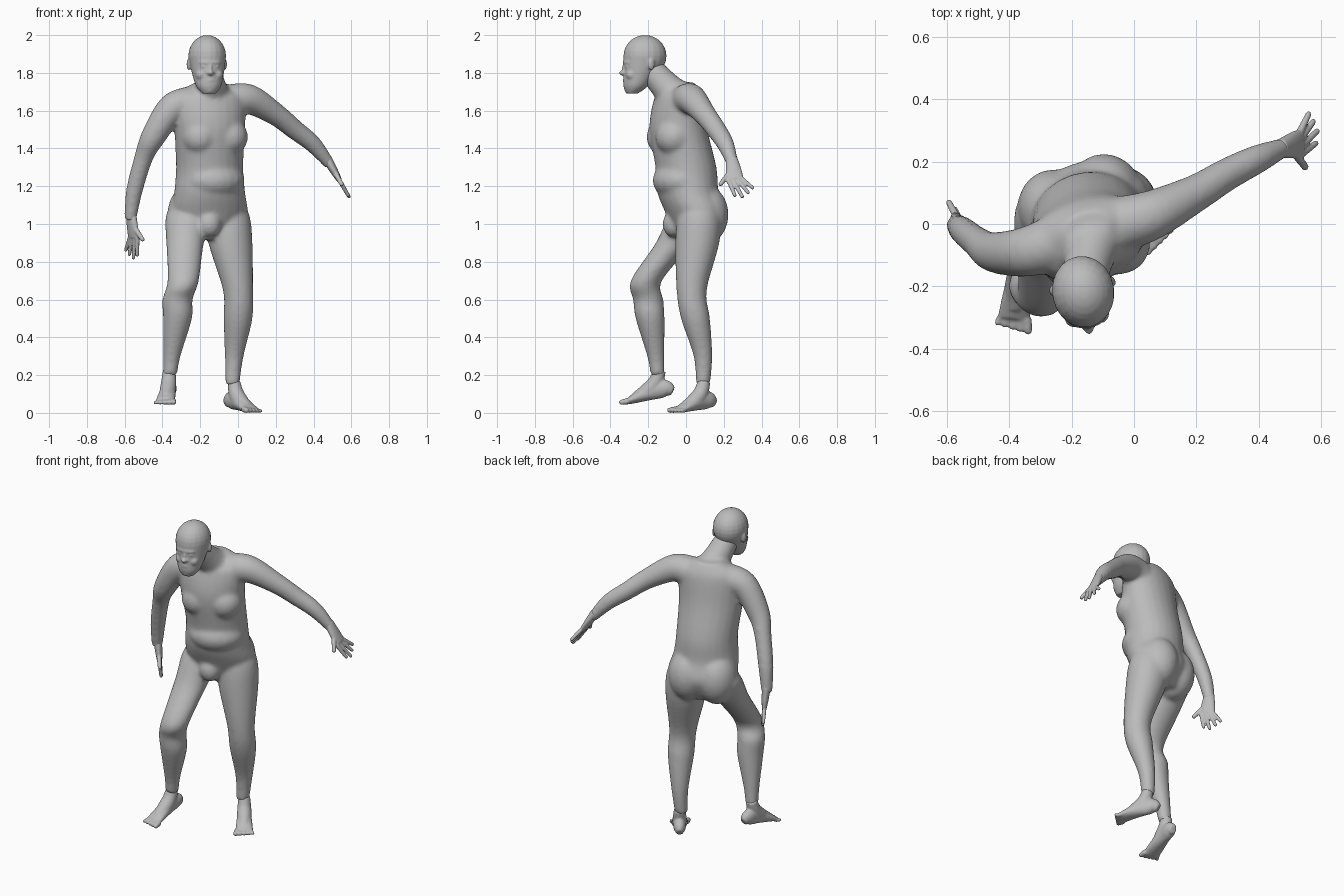
import bpy, bmesh, math
from mathutils import Vector, Matrix

cube = bpy.data.objects.get("Cube")
if cube:
    bpy.data.objects.remove(cube, do_unlink=True)

# One plain colour for the whole figure
GREY = (0.5, 0.5, 0.5, 1)
skin = bpy.data.materials.new("plain grey")
skin.use_nodes = True
skin.diffuse_color = GREY
skin.node_tree.nodes["Principled BSDF"].inputs["Base Color"].default_value = GREY

UP = Vector((0, 0, 1))


def spline(rows, steps=5):
    """Resample rows of numbers with a Catmull-Rom curve."""
    points = [Vector(row) for row in rows]
    padded = [points[0], *points, points[-1]]
    smooth = []
    for before, start, end, after in zip(padded, padded[1:], padded[2:], padded[3:]):
        leave, arrive = (end - before) / 2, (after - start) / 2
        for step in range(steps):
            t = step / steps
            ease = t * t * (3 - 2 * t)
            smooth.append(start.lerp(end, ease) + leave * t * (1 - t) ** 2 - arrive * t * t * (1 - t))
    return smooth + [points[-1]]


def loft(bm, rows, side=(1, 0, 0), level=False, sides=24):
    """Skin ellipses given as x, y, z, width radius and, if it differs, depth radius."""
    rows = spline(rows)
    centres = [Vector(row[:3]) for row in rows]
    last = len(rows) - 1
    rings = []
    for i, (centre, row) in enumerate(zip(centres, rows)):
        along = UP if level else (centres[min(i + 1, last)] - centres[max(i - 1, 0)]).normalized()
        across = Vector(side)
        across = (across - along * across.dot(along)).normalized()
        deep = along.cross(across)
        angles = [math.tau * k / sides for k in range(sides)]
        rings.append([bm.verts.new(centre + across * row[3] * math.cos(angle)
                                   + deep * row[-1] * math.sin(angle)) for angle in angles])
    for lower, upper in zip(rings, rings[1:]):
        for k in range(sides):
            bm.faces.new((lower[k - 1], lower[k], upper[k], upper[k - 1]))
    bm.faces.new(rings[0])
    bm.faces.new(rings[-1])


def ball(bm, centre, size, turn=0):
    matrix = Matrix.LocRotScale(Vector(centre), Matrix.Rotation(turn, 3, "Z"), Vector(size))
    bmesh.ops.create_uvsphere(bm, u_segments=20, v_segments=14, radius=1, matrix=matrix)


def digit(bm, base, tip, radius):
    """Finger or toe: a tapered tube with a round end."""
    loft(bm, [(*base, radius), (*tip, radius * 0.8)], (0.3, 0.5, 0.8), sides=12)
    ball(bm, tip, [radius * 0.8] * 3)


def finish(bm, name, voxel, rounds):
    """Fuse the overlapping forms into one smooth skin."""
    bmesh.ops.recalc_face_normals(bm, faces=bm.faces)
    mesh = bpy.data.meshes.new(name)
    bm.to_mesh(mesh)
    bm.free()
    mesh.materials.append(skin)
    obj = bpy.data.objects.new(name, mesh)
    bpy.context.collection.objects.link(obj)
    fuse = obj.modifiers.new("fuse", "REMESH")
    fuse.mode = "VOXEL"
    fuse.voxel_size = voxel
    fuse.use_smooth_shade = True
    soften = obj.modifiers.new("soften", "SMOOTH")
    soften.factor = 0.5
    soften.iterations = rounds


# Torso, turned slightly to its left
TURN = 0.3
to_left = Vector((math.cos(TURN), math.sin(TURN), 0))
to_front = to_left.cross(UP)
trunk = [(.05, .92, .1, .09), (.05, 1.05, .2, .15), (.01, 1.17, .19, .16), (0, 1.3, .18, .16),
         (-.04, 1.5, .19, .15), (-.04, 1.65, .2, .125), (-.03, 1.7, .17, .1), (-.01, 1.75, .08, .05)]
body = bmesh.new()
loft(body, [(-.15, *row) for row in trunk], to_left, level=True)


def muscle(left, front, height, size):
    """Rounded form placed in the turned frame of the torso."""
    ball(body, Vector((-.15, 0, height)) + to_left * left + to_front * front, size, TURN)


# Buttocks and chest in pairs, then belly and groin
for s in (-1, 1):
    muscle(s * .085, -.075, 1.05, (.12, .13, .16))
    muscle(s * .08, .09, 1.46, (.1, .1, .1))
muscle(.01, .03, 1.23, (.17, .15, .11))
muscle(-.02, .07, 1, (.06, .05, .07))

# Neck, leaning forward
loft(body, [(-.12, -.02, 1.64, .12), (-.14, -.09, 1.71, .085), (-.16, -.19, 1.82, .07)])

# Left arm held out and back, right arm hanging
loft(body, [(-.04, 0, 1.65, .09), (.06, .03, 1.66, .08), (.2, .1, 1.58, .06),
            (.3, .16, 1.5, .053), (.4, .21, 1.42, .046), (.49, .25, 1.31, .029)], (0, 1, 0))
loft(body, [(-.25, -.06, 1.64, .09), (-.35, -.09, 1.61, .08), (-.45, -.09, 1.46, .065),
            (-.5, -.06, 1.35, .05), (-.55, -.02, 1.17, .044), (-.57, 0, 1.02, .032)])

# Left leg straight, right leg stepping forward with the knee bent
loft(body, [(-.06, .07, 1.15, .06), (-.05, .07, 1.05, .11), (-.04, .06, .9, .117), (0, .03, .65, .08),
            (0, .05, .5, .077), (-.02, .09, .3, .05), (-.03, .09, .15, .038)], level=True)
loft(body, [(-.24, .05, 1.15, .06), (-.26, .03, 1.05, .12), (-.28, -.06, .9, .1), (-.29, -.21, .7, .083),
            (-.32, -.2, .6, .08), (-.32, -.19, .5, .077), (-.35, -.16, .3, .046),
            (-.36, -.15, .2, .038)], level=True)
finish(body, "body", 0.01, 14)


def hand(name, wrist, middle_tip, thumb_side):
    """Flat palm with fingers and thumb fanned out from the wrist."""
    bm = bmesh.new()
    wrist = Vector(wrist)
    reach = Vector(middle_tip) - wrist
    along, across = reach.normalized(), Vector(thumb_side)
    across = (across - along * across.dot(along)).normalized()
    palm, knuckles = wrist + reach * 0.25, wrist + reach * 0.5
    loft(bm, [(*(wrist - reach * 0.1), .03, .026), (*palm, .042, .021), (*knuckles, .046, .015)], across)

    def fan(degrees, length):
        angle = math.radians(degrees)
        return wrist + (along * math.cos(angle) + across * math.sin(angle)) * length

    for i in range(4):
        tip = fan(10 * i - 26, 0.22 - 0.014 * abs(i - 2))
        digit(bm, knuckles + across * (i - 1.5) * 0.024, tip, 0.0125)
    digit(bm, palm + across * 0.015, fan(32, 0.15), 0.015)
    finish(bm, name, 0.005, 3)


hand("left_hand", (.48, .245, 1.33), (.59, .275, 1.14), (0, -1, 0))
hand("right_hand", (-.565, 0, 1.04), (-.54, 0, .815), (.57, -.82, 0))


def foot(name, heel, front, inward):
    """Ankle, sole from heel to front pad, then toes from big to little."""
    bm = bmesh.new()
    heel, front = Vector(heel), Vector(front)
    heading = (front - heel).normalized()
    inner = heading.cross(UP).normalized() * inward
    profile = [(0, .02, .024), (.15, .035, .045), (.4, .038, .052), (.7, .046, .036), (1, .052, .019)]
    loft(bm, [(*(heel.lerp(front, t) + UP * thick), wide, thick) for t, wide, thick in profile], inner)
    bridge = [(.3, .15, .033), (.4, .09, .04), (.6, .05, .042), (.85, .03, .03)]
    loft(bm, [(*(heel.lerp(front, t) + UP * rise), wide) for t, rise, wide in bridge], inner)
    for i in range(5):
        place, radius = 1 - i / 2, 0.018 - 0.0012 * i
        base = front + UP * radius + inner * place * 0.04
        digit(bm, base, base + heading * (0.035 - 0.003 * i) + inner * place * 0.01, radius)
    finish(bm, name, 0.006, 5)


foot("left_foot", (-.06, .15, .025), (.065, -.03, 0), 1)
foot("right_foot", (-.355, -.07, .09), (-.385, -.3, .045), -1)

# Head: skull narrowing to the jaw, facing forward before it is turned
head = bmesh.new()
ball(head, (0, 0, .09), (.1, .115, .11))
skull = [(-.07, -.11, .035, .03), (-.05, -.07, .066, .065), (-.025, 0, .085, .09), (0, .09, .1, .115)]
loft(head, [(0, *row) for row in skull], level=True)

# Brow, nose, bridge of the nose and lips
for y, z, size in [(-.085, .055, (.062, .034, .02)), (-.122, 0, (.014, .017, .014)),
                   (-.11, .022, (.01, .014, .03)), (-.105, -.04, (.026, .014, .008)),
                   (-.102, -.053, (.022, .014, .009)), (-.085, -.09, (.025, .025, .02))]:
    ball(head, (0, y, z), size)

# Cheeks, eyes, nostrils and ears in pairs
for s in (-1, 1):
    ball(head, (s * .043, -.075, -.01), (.03, .034, .03))
    ball(head, (s * .034, -.1, .034), (.015, .011, .008))
    ball(head, (s * .013, -.114, 0), (.009, .01, .009))
    ball(head, (s * .096, .02, .045), (.011, .018, .032), s * 0.35)
head.transform(Matrix.Translation((-.163, -.217, 1.8)) @ Matrix.Rotation(0.15, 4, "Z"))
finish(head, "head", 0.006, 4)
